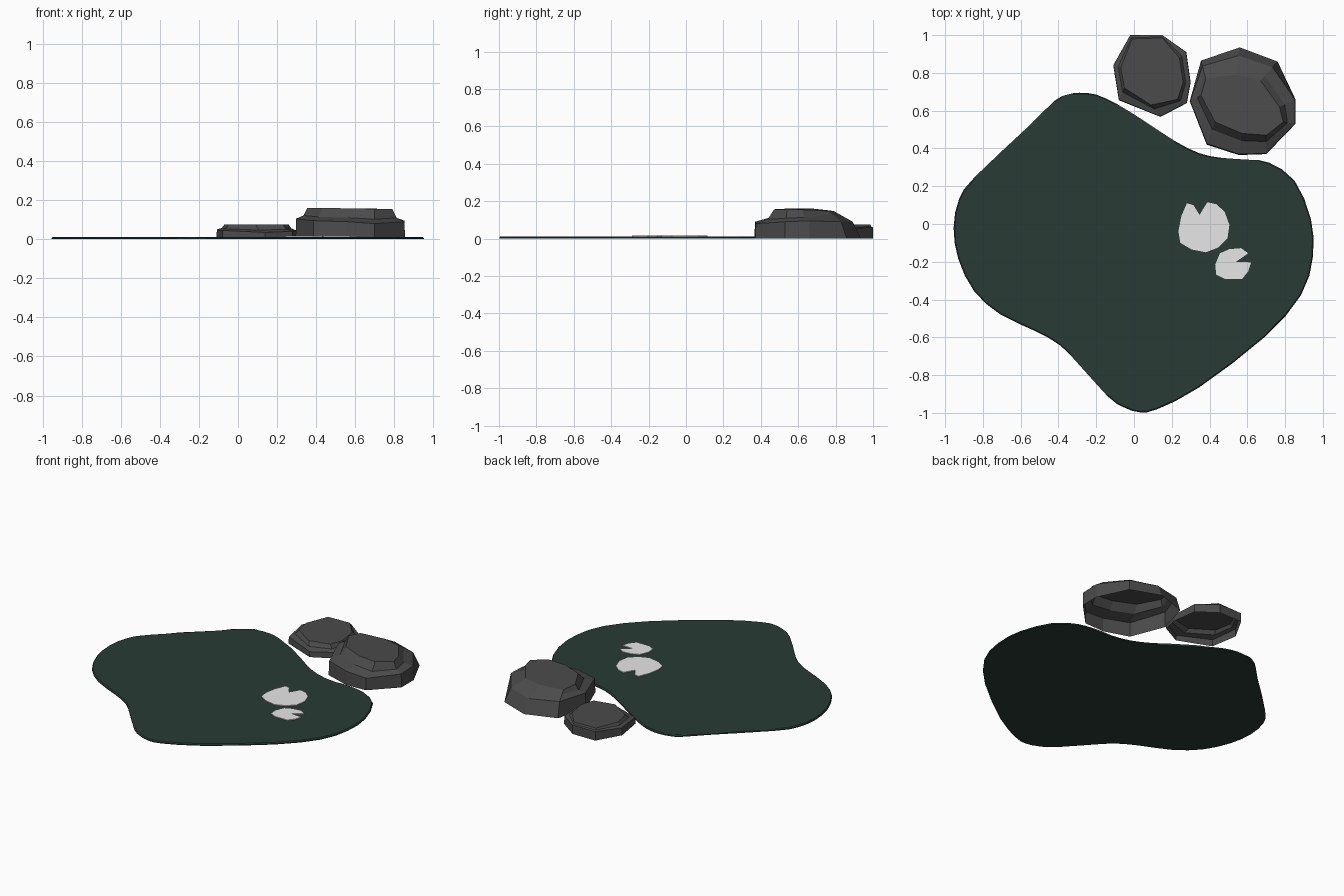
import bpy, bmesh
from mathutils import Vector

if "Cube" in bpy.data.objects:
    bpy.data.objects.remove(bpy.data.objects["Cube"])


def material(name, rgb):
    m = bpy.data.materials.new(name)
    m.diffuse_color = (*rgb, 1)
    m.use_nodes = True
    m.node_tree.nodes["Principled BSDF"].inputs["Base Color"].default_value = m.diffuse_color
    return m


WATER = material("dark_green_water", (0.021, 0.044, 0.033))
STONE = material("dark_grey_stone", (0.07, 0.07, 0.07))
PAD = material("pale_lily", (0.8, 0.8, 0.8))


def finish(bm, name, mat):
    bmesh.ops.recalc_face_normals(bm, faces=bm.faces)
    me = bpy.data.meshes.new(name)
    bm.to_mesh(me)
    bm.free()
    me.materials.append(mat)
    ob = bpy.data.objects.new(name, me)
    bpy.context.collection.objects.link(ob)
    return ob


def rounded(points, steps):
    """Closed Catmull-Rom curve through the control points."""
    p = [Vector(q) for q in points]
    n, out = len(p), []
    for i in range(n):
        a, b, c, d = p[i - 1], p[i], p[(i + 1) % n], p[(i + 2) % n]
        for k in range(steps):
            t = k / steps
            out.append(0.5 * (2 * b + (c - a) * t + (2 * a - 5 * b + 4 * c - d) * t * t
                              + (3 * b - a - 3 * c + d) * t ** 3))
    return out


def slab(name, outline, z0, z1, bevel, mat):
    """Flat plate with a softened upper rim."""
    bm = bmesh.new()
    base = bm.faces.new([bm.verts.new((x, y, z0)) for x, y in outline])
    res = bmesh.ops.extrude_face_region(bm, geom=[base], use_keep_orig=True)
    top = [v for v in res["geom"] if isinstance(v, bmesh.types.BMVert)]
    for v in top:
        v.co.z = z1
    if bevel:
        tops = set(top)
        rim = [e for e in bm.edges if e.verts[0] in tops and e.verts[1] in tops]
        bmesh.ops.bevel(bm, geom=rim, offset=bevel, segments=1, affect='EDGES')
    return finish(bm, name, mat)


def rock(name, rows):
    """Open-bottomed stone. Row: base x, y, shoulder height, top x, y, z, ledge (1) or slope (0)."""
    bm = bmesh.new()
    rings = [[], [], [], []]
    for x, y, zs, tx, ty, tz, ledge in rows:
        base, top = Vector((x, y, 0)), Vector((tx, ty, tz))
        t = 0.04 if ledge else 0.3
        sh = base.lerp(top, t)
        sh.z = zs
        mid = sh.lerp(top, 0.65)
        if ledge:
            mid.z = zs + 0.3 * (tz - zs)
        for ring, co in zip(rings, (base, sh, mid, top)):
            ring.append(bm.verts.new(co))
    n = len(rows)
    for lo, hi in zip(rings, rings[1:]):
        for i in range(n):
            j = (i + 1) % n
            bm.faces.new((lo[i], lo[j], hi[j], hi[i]))
    cap = bm.faces.new(rings[-1])
    bmesh.ops.recalc_face_normals(bm, faces=bm.faces)
    if cap.normal.z < 0:
        bmesh.ops.reverse_faces(bm, faces=bm.faces)
    me_ob = bpy.data.meshes.new(name)
    bm.to_mesh(me_ob)
    bm.free()
    me_ob.materials.append(STONE)
    bpy.context.collection.objects.link(bpy.data.objects.new(name, me_ob))


# Pond surface
shore = [(-.29, .695), (-.2, .685), (-.09, .635), (.055, .545), (.215, .44), (.345, .375),
         (.465, .35), (.61, .34), (.715, .325), (.85, .23), (.937, .025), (.947, -.175),
         (.884, -.377), (.69, -.6), (.345, -.865), (.124, -.98), (.03, -.997), (-.055, -.97),
         (-.14, -.912), (-.34, -.69), (-.425, -.62), (-.52, -.568), (-.71, -.477),
         (-.847, -.355), (-.93, -.186), (-.955, -.02), (-.926, .133), (-.842, .25),
         (-.55, .525), (-.42, .653), (-.356, .684)]
slab("pond", rounded(shore, 2), 0, .012, .006, WATER)

# Notched lily pads
slab("large_lily_pad",
     [(.28, .11), (.315, .10), (.347, .048), (.388, .115), (.435, .105), (.48, .065),
      (.505, -.005), (.495, -.075), (.445, -.125), (.38, -.15), (.305, -.135),
      (.245, -.1), (.235, -.04), (.25, .04)], .008, .017, 0, PAD)
slab("small_lily_pad",
     [(.505, -.133), (.567, -.128), (.605, -.155), (.54, -.2), (.62, -.203), (.605, -.25),
      (.573, -.29), (.48, -.29), (.435, -.268), (.43, -.215), (.455, -.155)],
     .008, .017, 0, PAD)

# Bank stones, stepped at the front and plain at the back
rock("large_rock", [
    (.355, .865, .10, .38, .77, .15, 0), (.56, .935, .09, .54, .79, .147, 0),
    (.76, .86, .09, .67, .76, .148, 0), (.855, .66, .095, .77, .62, .155, 1),
    (.855, .53, .09, .79, .54, .155, 1), (.70, .37, .08, .70, .47, .155, 1),
    (.555, .365, .09, .57, .48, .158, 1), (.385, .42, .095, .43, .54, .16, 1),
    (.295, .65, .105, .355, .68, .16, 1)])
rock("small_rock", [
    (-.02, 1.0, .06, -.01, .98, .075, 1), (.15, 1.0, .06, .15, .985, .075, 1),
    (.277, .91, .055, .24, .88, .075, 1), (.30, .75, .045, .26, .75, .075, 1),
    (.28, .64, .04, .23, .66, .075, 1), (.14, .567, .035, .09, .63, .075, 1),
    (-.08, .655, .045, -.05, .72, .075, 1), (-.11, .84, .05, -.07, .83, .075, 1)])
